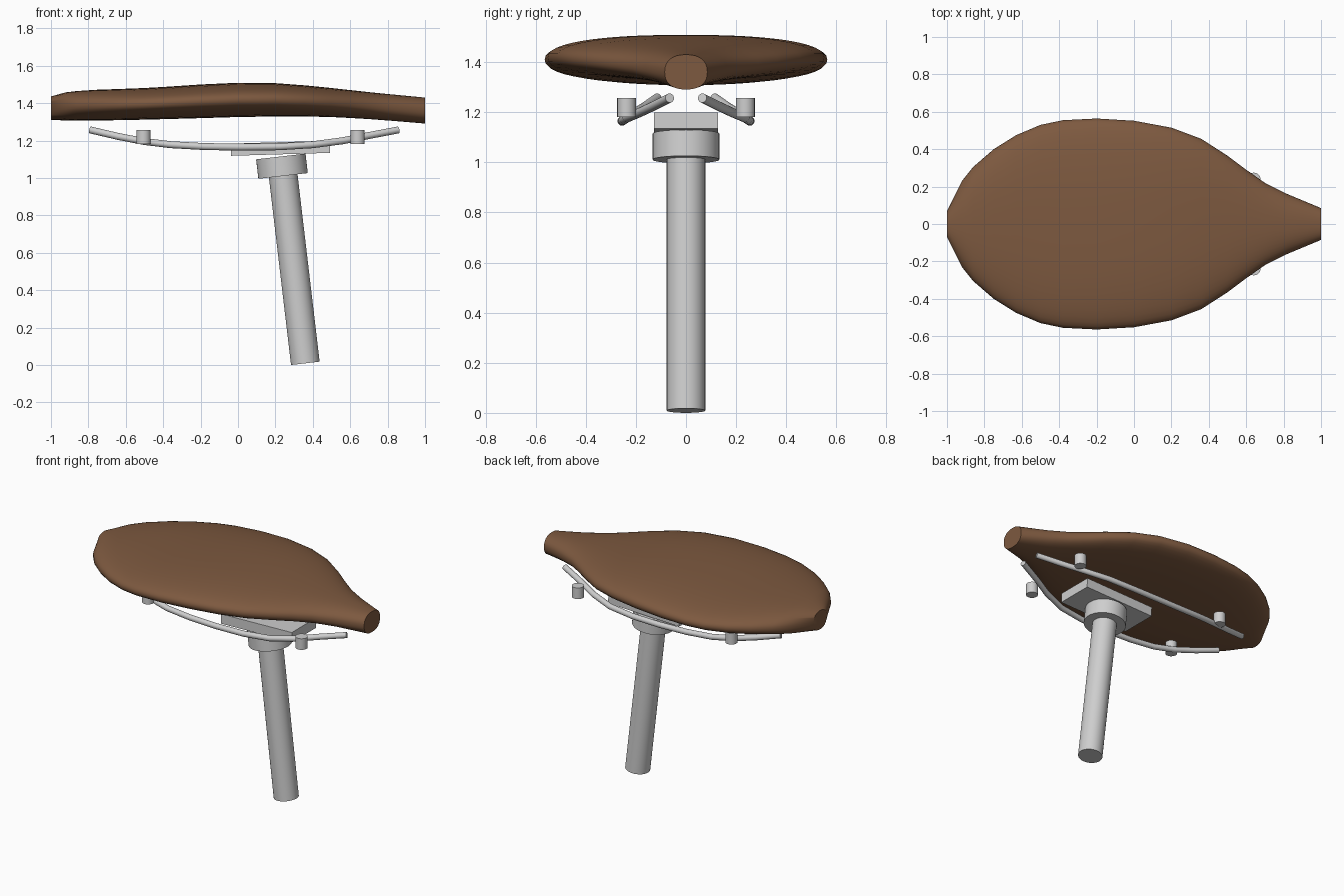
import bpy, bmesh, math
from mathutils import Vector, Matrix

if "Cube" in bpy.data.objects:
    bpy.data.objects.remove(bpy.data.objects["Cube"])


def material(name, rgb):
    m = bpy.data.materials.new(name)
    m.diffuse_color = (*rgb, 1)
    m.use_nodes = True
    m.node_tree.nodes["Principled BSDF"].inputs["Base Color"].default_value = m.diffuse_color
    return m


BROWN = material("brown leather", (0.205, 0.1, 0.05))
METAL = material("light grey metal", (0.62, 0.62, 0.62))


def finish(bm, name, mat, angle=40):
    bmesh.ops.recalc_face_normals(bm, faces=bm.faces[:])
    me = bpy.data.meshes.new(name)
    bm.to_mesh(me)
    bm.free()
    ob = bpy.data.objects.new(name, me)
    bpy.context.collection.objects.link(ob)
    me.materials.append(mat)
    bpy.ops.object.select_all(action='DESELECT')
    ob.select_set(True)
    bpy.context.view_layer.objects.active = ob
    bpy.ops.object.shade_smooth_by_angle(angle=math.radians(angle))
    return ob


def loft(rings, name, mat):
    """Skin a list of closed rings and cap both ends."""
    bm = bmesh.new()
    rows = [[bm.verts.new(p) for p in ring] for ring in rings]
    n = len(rows[0])
    for a, b in zip(rows, rows[1:]):
        for i in range(n):
            j = (i + 1) % n
            bm.faces.new((a[i], a[j], b[j], b[i]))
    bm.faces.new(rows[0])
    bm.faces.new(rows[-1][::-1])
    return finish(bm, name, mat)


def cylinder(name, p, q, r, sides=40):
    p, q = Vector(p), Vector(q)
    d = q - p
    m = Matrix.Translation((p + q) / 2) @ d.to_track_quat('Z', 'Y').to_matrix().to_4x4()
    bm = bmesh.new()
    bmesh.ops.create_cone(bm, cap_ends=True, segments=sides, radius1=r, radius2=r,
                          depth=d.length, matrix=m)
    return finish(bm, name, METAL)


def spow(v, e):
    return math.copysign(abs(v) ** e, v)


# Seat: rounded sections along x (x, half width, bottom z, top z)
stations = [(-1, .07, 1.31, 1.436), (-.92, .23, 1.308, 1.458), (-.86, .305, 1.308, 1.465),
            (-.75, .40, 1.308, 1.472), (-.63, .475, 1.309, 1.476), (-.5, .53, 1.312, 1.481),
            (-.38, .555, 1.315, 1.488), (-.2, .564, 1.32, 1.5), (0, .552, 1.326, 1.509),
            (.2, .515, 1.329, 1.507), (.36, .455, 1.329, 1.495), (.5, .365, 1.326, 1.481),
            (.6, .29, 1.321, 1.47), (.7, .22, 1.315, 1.459), (.82, .16, 1.306, 1.447),
            (1, .085, 1.291, 1.43)]
rings = []
for x, w, lo, hi in stations:
    ring = []
    for i in range(48):
        t = math.tau * i / 48
        ring.append((x, w * spow(math.cos(t), .85),
                     (lo + hi) / 2 + (hi - lo) / 2 * spow(math.sin(t), .85)))
    rings.append(ring)
loft(rings, "seat", BROWN)

# Rails: bowed tubes under the seat, mirrored in y
path = [(-.79, .115, 1.257), (-.64, .165, 1.222), (-.5, .208, 1.195), (-.36, .237, 1.178),
        (-.18, .25, 1.168), (.02, .255, 1.165), (.22, .252, 1.167), (.4, .235, 1.178),
        (.56, .185, 1.199), (.7, .125, 1.227), (.857, .065, 1.257)]
pts = [Vector(p) for p in path]
for side, label in ((1, "left"), (-1, "right")):
    rings = []
    for k, p in enumerate(pts):
        d = (pts[min(k + 1, len(pts) - 1)] - pts[max(k - 1, 0)]).normalized()
        u = d.cross(Vector((0, 0, 1))).normalized()
        v = u.cross(d)
        ring = []
        for i in range(16):
            t = math.tau * i / 16
            c = p + .0185 * (u * math.cos(t) + v * math.sin(t))
            ring.append((c.x, c.y * side, c.z))
        rings.append(ring)
    loft(rings, label + "_rail", METAL)

    # Short mounting studs
    for x, end in ((-.505, "rear"), (.64, "front")):
        cylinder(f"{label}_{end}_stud", (x, .237 * side, 1.182), (x, .237 * side, 1.257), .0375, 24)

# Clamp plate, slightly tilted
bm = bmesh.new()
bmesh.ops.create_cube(bm, size=1, matrix=Matrix.Translation((.226, 0, 1.159))
                      @ Matrix.Rotation(math.radians(-1.7), 4, 'Y')
                      @ Matrix.Diagonal((.53, .254, .065, 1)))
finish(bm, "clamp_plate", METAL, 30)

# Leaning collar and post
cylinder("collar", (.241, 0, 1.011), (.229, 0, 1.115), .133, 48)
cylinder("seat_post", (.36, 0, .0092), (.236, 0, 1.06), .077, 40)
